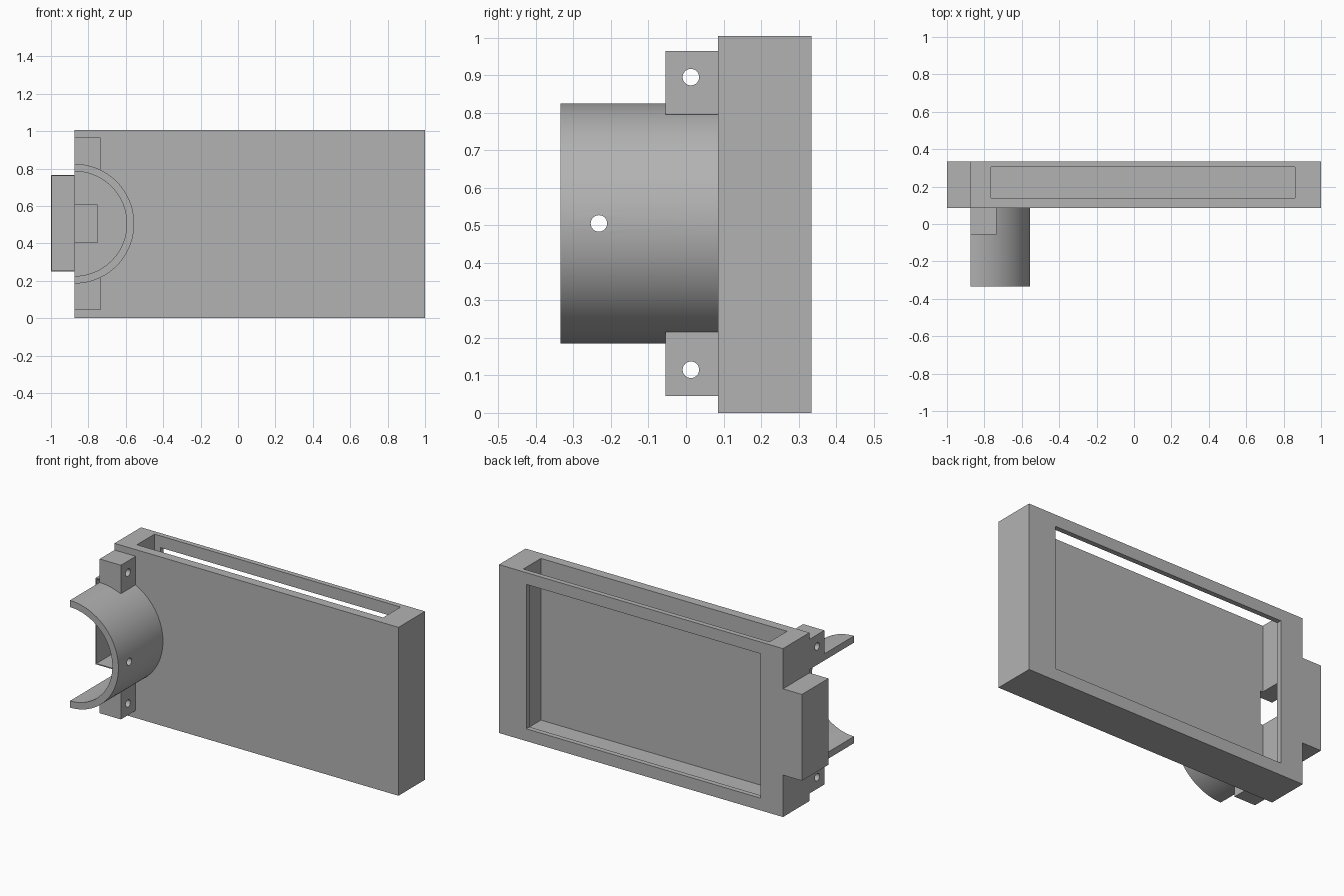
import bpy, bmesh, math
from mathutils import Matrix, Vector

cube = bpy.data.objects.get("Cube")
if cube:
    bpy.data.objects.remove(cube, do_unlink=True)

grey = bpy.data.materials.new("plain grey")
grey.use_nodes = True
colour = (0.45, 0.45, 0.45, 1)
grey.diffuse_color = colour
grey.node_tree.nodes["Principled BSDF"].inputs["Base Color"].default_value = colour


def add_object(name, bm):
    bmesh.ops.recalc_face_normals(bm, faces=bm.faces)
    mesh = bpy.data.meshes.new(name)
    bm.to_mesh(mesh)
    bm.free()
    mesh.materials.append(grey)
    obj = bpy.data.objects.new(name, mesh)
    bpy.context.collection.objects.link(obj)
    return obj


def box(name, x, y, z):
    """Box from (min, max) ranges on each axis."""
    bm = bmesh.new()
    bmesh.ops.create_cube(bm, size=1)
    for v in bm.verts:
        v.co = Vector([(r[0] + r[1]) / 2 + c * (r[1] - r[0])
                       for r, c in zip((x, y, z), v.co)])
    return add_object(name, bm)


def pin(y, z):
    """Cutter for a screw hole running along x."""
    bm = bmesh.new()
    place = Matrix.Translation((-0.7, y, z)) @ Matrix.Rotation(math.pi / 2, 4, 'Y')
    bmesh.ops.create_cone(bm, cap_ends=True, segments=32, radius1=0.022,
                          radius2=0.022, depth=0.5, matrix=place)
    return add_object("hole_cutter", bm)


def cut(obj, *cutters):
    bpy.context.view_layer.objects.active = obj
    for cutter in cutters:
        cutter.hide_render = True
        mod = obj.modifiers.new("cut", 'BOOLEAN')
        mod.operation = 'DIFFERENCE'
        mod.solver = 'EXACT'
        mod.object = cutter
        bpy.ops.object.modifier_apply(modifier=mod.name)
        bpy.data.objects.remove(cutter, do_unlink=True)


FRONT, BACK, SIDE, MID = 0.085, 0.335, -0.875, 0.505

# Case: top slot, rear window with a lip, and a cable opening in the side wall
case = box("case", (SIDE, 1), (FRONT, BACK), (0, 1.005))
cut(case,
    box("slot_cutter", (-0.765, 0.86), (0.14, 0.305), (0.04, 1.2)),
    box("window_cutter", (-0.725, 0.82), (0.25, 0.5), (0.073, 0.935)),
    box("opening_cutter", (-1.1, -0.75), (0, 0.305), (0.405, 0.605)))

# Thin-walled side cover, open at the front and towards the case
wall = 0.006
cover = box("side_cover", (-1, SIDE), (FRONT, BACK), (0.25, 0.765))
cut(cover, box("cavity_cutter", (-1 + wall, -0.5), (0, BACK - wall),
               (0.25 + wall, 0.765 - wall)))

# Half-round clamp, swept along y
bm = bmesh.new()
steps = 48
angles = [math.pi * (i / steps - 0.5) for i in range(steps + 1)]
outline = [(0.32, a) for a in angles] + [(0.28, a) for a in reversed(angles)]
verts = [bm.verts.new((SIDE + r * math.cos(a), -0.335, MID + r * math.sin(a)))
         for r, a in outline]
face = bm.faces.new(verts)
swept = bmesh.ops.extrude_face_region(bm, geom=[face])
bmesh.ops.translate(bm, vec=(0, FRONT + 0.335, 0),
                    verts=[g for g in swept["geom"] if isinstance(g, bmesh.types.BMVert)])
clamp = add_object("clamp", bm)
cut(clamp, pin(-0.232, MID))

# Screw tabs above and below the clamp
tabs = []
for name, side in (("upper_tab", 1), ("lower_tab", -1)):
    heights = sorted((MID + side * 0.29, MID + side * 0.46))
    tab = box(name, (SIDE, -0.735), (-0.055, FRONT), heights)
    cut(tab, pin(0.013, MID + side * 0.39))
    tabs.append(tab)

# Smooth the round surfaces, keep edges sharp
for obj in [clamp] + tabs:
    bpy.ops.object.select_all(action='DESELECT')
    obj.select_set(True)
    bpy.context.view_layer.objects.active = obj
    bpy.ops.object.shade_smooth_by_angle(angle=math.radians(30))
